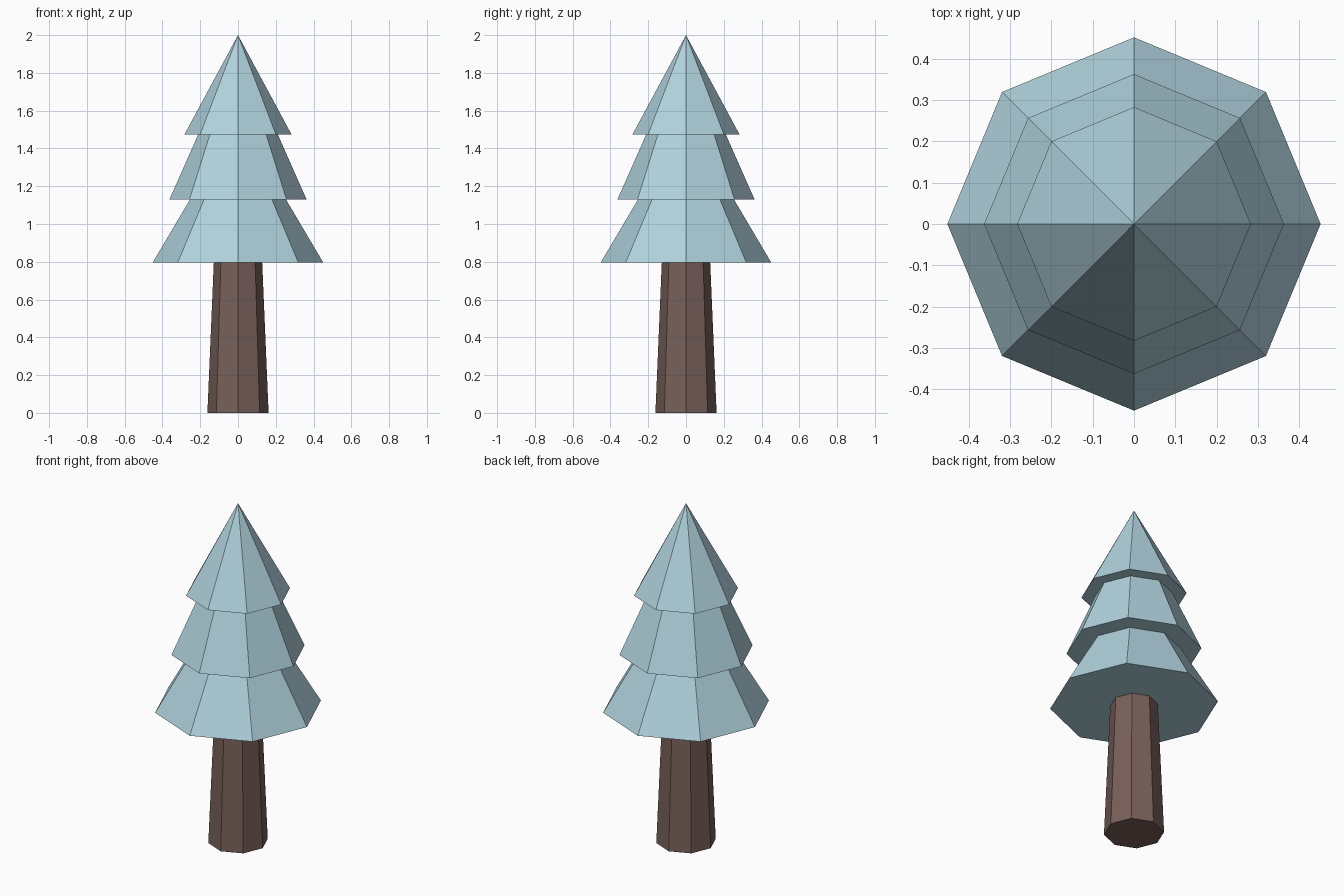
import bpy

cube = bpy.data.objects.get("Cube")
if cube:
    bpy.data.objects.remove(cube, do_unlink=True)


def make_material(name, color):
    mat = bpy.data.materials.new(name)
    mat.use_nodes = True
    mat.diffuse_color = color
    mat.node_tree.nodes["Principled BSDF"].inputs["Base Color"].default_value = color
    return mat


def octagon_cone(name, mat, bottom, top, r_bottom, r_top=0.0):
    """Flat-shaded eight-sided cone or frustum with corners on the axes."""
    bpy.ops.mesh.primitive_cone_add(
        vertices=8, radius1=r_bottom, radius2=r_top, depth=top - bottom,
        location=(0, 0, (bottom + top) / 2))
    obj = bpy.context.object
    obj.name = name
    obj.data.materials.append(mat)
    return obj


needles = make_material("frosty_blue", (0.434, 0.644, 0.723, 1))
bark = make_material("brown_bark", (0.188, 0.117, 0.102, 1))

# Tapered trunk
octagon_cone("trunk", bark, 0.0, 0.80, 0.162, 0.128)

# Overlapping tiers of foliage
tiers = [
    ("lower_foliage", 0.795, 1.56, 0.452),
    ("middle_foliage", 1.13, 1.95, 0.363),
    ("upper_foliage", 1.475, 2.0, 0.283),
]
for name, bottom, top, radius in tiers:
    octagon_cone(name, needles, bottom, top, radius)
